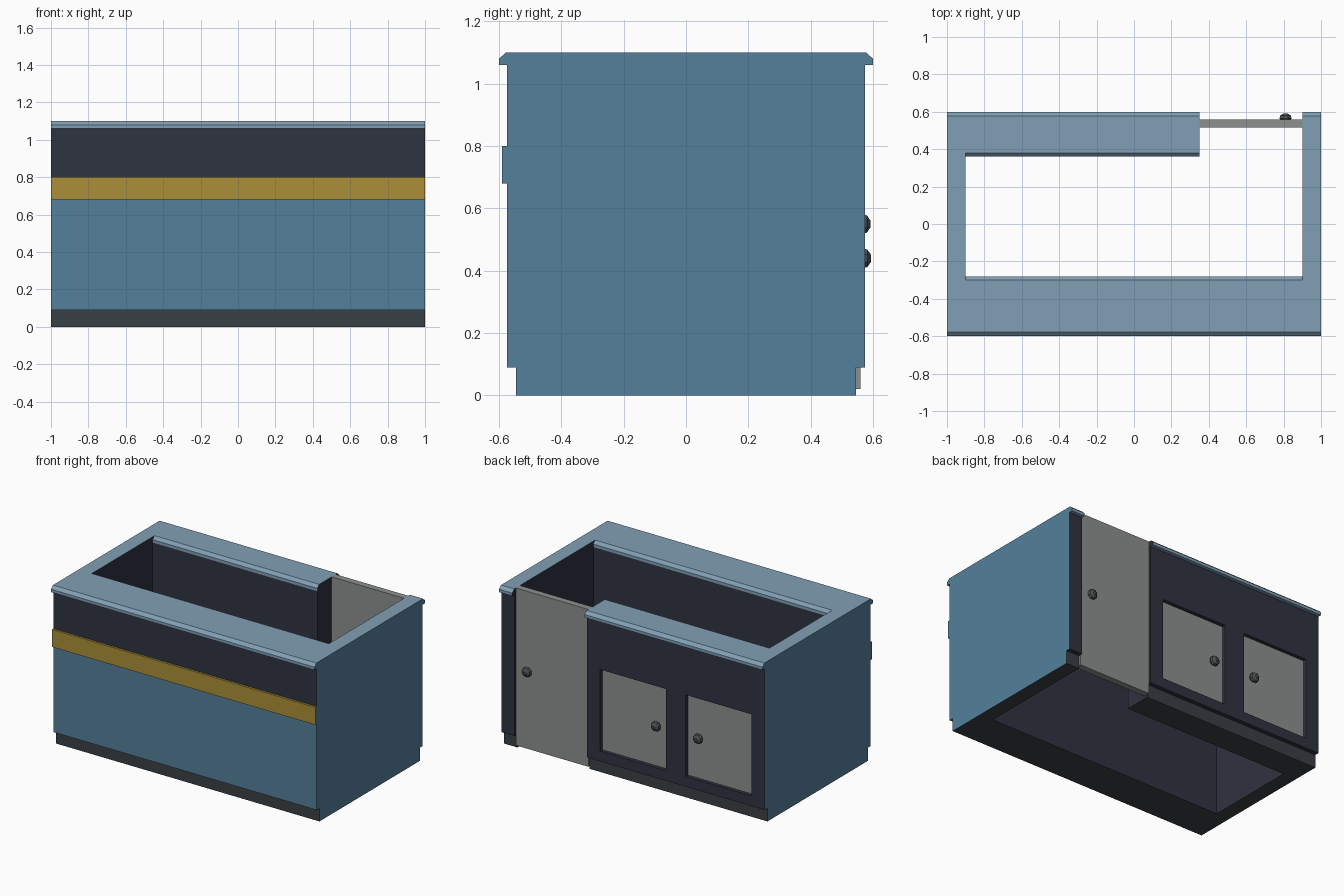
import bpy, bmesh, math

if "Cube" in bpy.data.objects:
    bpy.data.objects.remove(bpy.data.objects["Cube"])

PALETTE = {
    "blue": (0.087, 0.216, 0.328), "navy": (0.028, 0.033, 0.051),
    "gold": (0.407, 0.275, 0.040), "plinth": (0.042, 0.051, 0.060),
    "worktop": (0.22, 0.35, 0.46), "door_grey": (0.27, 0.28, 0.28),
    "knob_grey": (0.075, 0.08, 0.085),
}
KEYS = list(PALETTE)
MATS = []
for key, rgb in PALETTE.items():
    m = bpy.data.materials.new(key)
    m.diffuse_color = (*rgb, 1)
    m.use_nodes = True
    m.node_tree.nodes["Principled BSDF"].inputs["Base Color"].default_value = m.diffuse_color
    MATS.append(m)


def prism(name, profile, x0, x1, edge_mats, end_mat):
    """Extrude a closed (y, z) profile along x; one material per profile edge."""
    bm = bmesh.new()
    a = [bm.verts.new((x0, y, z)) for y, z in profile]
    b = [bm.verts.new((x1, y, z)) for y, z in profile]
    n = len(profile)
    for i in range(n):
        j = (i + 1) % n
        f = bm.faces.new((a[i], a[j], b[j], b[i]))
        f.material_index = KEYS.index(edge_mats[i])
    for ring in (a, b):
        bm.faces.new(ring).material_index = KEYS.index(end_mat)
    bmesh.ops.recalc_face_normals(bm, faces=bm.faces)
    return finish(name, bm)


def finish(name, bm):
    me = bpy.data.meshes.new(name)
    bm.to_mesh(me)
    bm.free()
    for m in MATS:
        me.materials.append(m)
    ob = bpy.data.objects.new(name, me)
    bpy.context.collection.objects.link(ob)
    return ob


def box(name, x0, x1, y0, y1, z0, z1, mat):
    return prism(name, [(y0, z0), (y0, z1), (y1, z1), (y1, z0)], x0, x1, [mat] * 4, mat)


def cut(target, cutter):
    cutter.hide_render = True
    mod = target.modifiers.new("cut", "BOOLEAN")
    mod.operation, mod.solver, mod.object = "DIFFERENCE", "EXACT", cutter
    bpy.context.view_layer.objects.active = target
    bpy.ops.object.modifier_apply(modifier=mod.name)
    bpy.data.objects.remove(cutter)


# Counter body: side silhouette with plinth, trim band and chamfered worktop
outline = [  # (y, z, material of the edge that starts here)
    (-0.545, 0.00, "plinth"), (-0.545, 0.09, "blue"), (-0.575, 0.09, "blue"),
    (-0.575, 0.68, "gold"), (-0.59, 0.68, "gold"), (-0.59, 0.80, "gold"),
    (-0.575, 0.80, "navy"), (-0.575, 1.06, "worktop"), (-0.60, 1.06, "worktop"),
    (-0.60, 1.08, "worktop"), (-0.578, 1.10, "worktop"), (0.578, 1.10, "worktop"),
    (0.60, 1.08, "worktop"), (0.60, 1.06, "worktop"), (0.575, 1.06, "navy"),
    (0.575, 0.09, "navy"), (0.545, 0.09, "plinth"), (0.545, 0.00, "plinth"),
]
body = prism("counter_body", [p[:2] for p in outline], -1, 1, [p[2] for p in outline], "blue")

# Inner well, flared at the worktop edge
well = [(-0.28, -0.1), (-0.28, 1.06), (-0.28, 1.08), (-0.32, 1.12),
        (0.40, 1.12), (0.36, 1.08), (0.36, 1.06), (0.36, -0.1)]
cut(body, prism("well_cutter", well, -0.9, 0.9,
                ["navy"] + ["worktop"] * 5 + ["navy"] * 2, "navy"))

# Walk-in gap at the back
cut(body, box("gap_cutter", 0.35, 0.9, 0.2, 0.8, -0.2, 1.3, "navy"))

# Cupboard recesses with their doors
CUPBOARDS = [("left", -0.90, -0.40, -0.49), ("right", -0.25, 0.25, -0.17)]
for side, x0, x1, _ in CUPBOARDS:
    cut(body, box("recess_cutter", x0, x1, 0.525, 0.7, 0.16, 0.72, "navy"))
    box(f"cupboard_door_{side}", x0, x1, 0.525, 0.55, 0.16, 0.72, "door_grey")

# Entry door closing the gap
box("entry_door", 0.35, 0.9, 0.515, 0.56, 0.02, 1.10, "door_grey")


def knob(name, x, z, y):
    """Faceted door knob, eight sides around the y axis."""
    bm = bmesh.new()
    rings = []
    for r, d in [(0.025, -0.005), (0.035, 0.01), (0.03, 0.025), (0.012, 0.037)]:
        rings.append([bm.verts.new((x + r * math.cos(t), y + d, z + r * math.sin(t)))
                      for t in (math.tau * (k + 0.5) / 8 for k in range(8))])
    for p, q in zip(rings, rings[1:]):
        for k in range(8):
            bm.faces.new((p[k], p[k - 1], q[k - 1], q[k]))
    bm.faces.new(rings[0])
    bm.faces.new(rings[-1])
    bmesh.ops.recalc_face_normals(bm, faces=bm.faces)
    for f in bm.faces:
        f.material_index = KEYS.index("knob_grey")
    return finish(name, bm)


for side, _, _, kx in CUPBOARDS:
    knob(f"cupboard_knob_{side}", kx, 0.44, 0.557)
knob("entry_door_knob", 0.81, 0.55, 0.555)
